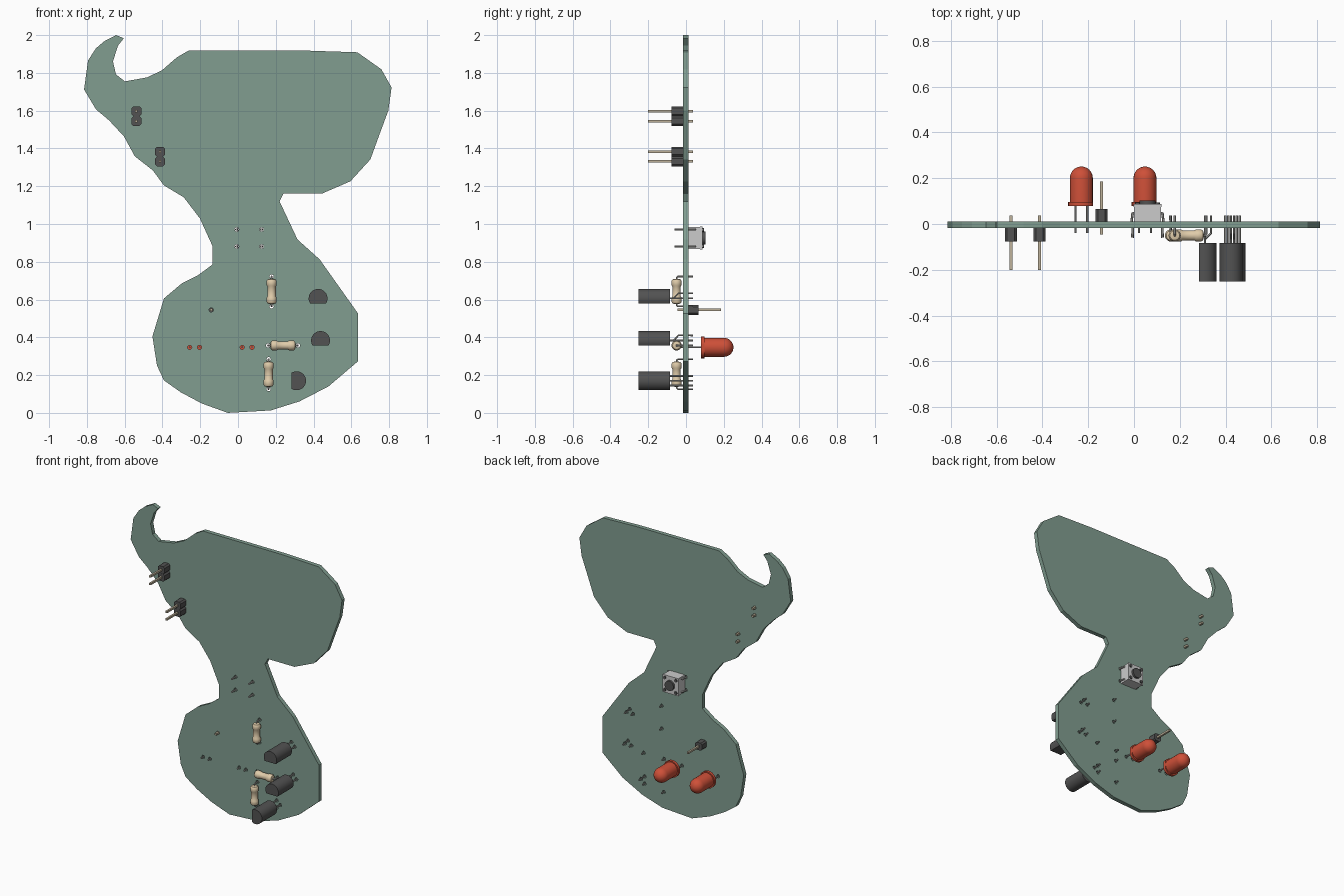
import bpy, bmesh
from math import sin, cos, pi, radians
from mathutils import Vector

if "Cube" in bpy.data.objects:
    bpy.data.objects.remove(bpy.data.objects["Cube"])


def mat(name, rgb):
    m = bpy.data.materials.new(name)
    m.diffuse_color = (*rgb, 1)
    m.use_nodes = True
    m.node_tree.nodes["Principled BSDF"].inputs["Base Color"].default_value = m.diffuse_color
    return m


GREEN = mat("board_green", (0.22, 0.34, 0.28))
RED = mat("led_red", (0.62, 0.08, 0.04))
BEIGE = mat("resistor_beige", (0.74, 0.60, 0.40))
GOLD = mat("pin_metal", (0.52, 0.45, 0.33))
DARK = mat("plastic_dark", (0.085, 0.085, 0.085))
LIGHT = mat("button_shell", (0.60, 0.60, 0.58))
STEEL = mat("lead_steel", (0.42, 0.42, 0.40))
Y0, Y1 = -0.017, 0.012          # front and back face of the board


def finish(name, me, m, smooth=False):
    me.materials.clear()
    me.materials.append(m)
    if smooth:
        me.polygons.foreach_set("use_smooth", [True] * len(me.polygons))
        me.set_sharp_from_angle(angle=radians(35))
    ob = bpy.data.objects.new(name, me)
    bpy.context.collection.objects.link(ob)
    return ob


def bm_finish(name, bm, m, smooth):
    bmesh.ops.recalc_face_normals(bm, faces=bm.faces)
    me = bpy.data.meshes.new(name)
    bm.to_mesh(me)
    bm.free()
    return finish(name, me, m, smooth)


def curve_finish(name, cu, m, smooth=False):
    tmp = bpy.data.objects.new("tmp", cu)
    bpy.context.collection.objects.link(tmp)
    bpy.context.view_layer.update()
    me = bpy.data.meshes.new_from_object(tmp.evaluated_get(bpy.context.evaluated_depsgraph_get()))
    bpy.data.objects.remove(tmp)
    return finish(name, me, m, smooth)


def prism(name, pts, y0, y1, m, smooth=False):
    """Extrude an x-z outline from y0 to y1."""
    bm = bmesh.new()
    f = bm.faces.new([bm.verts.new((x, y0, z)) for x, z in pts])
    r = bmesh.ops.extrude_face_region(bm, geom=[f])
    for v in r["geom"]:
        if isinstance(v, bmesh.types.BMVert):
            v.co.y = y1
    return bm_finish(name, bm, m, smooth)


def lathe(name, prof, loc, axis, m, n=20):
    """Revolve (radius, height) profile round an axis."""
    bm = bmesh.new()
    rings = [[bm.verts.new((r * cos(2 * pi * i / n), r * sin(2 * pi * i / n), h)) for i in range(n)]
             for r, h in prof]
    for a, b in zip(rings, rings[1:]):
        for i in range(n):
            bm.faces.new((a[i], a[(i + 1) % n], b[(i + 1) % n], b[i]))
    bm.faces.new(rings[0])
    bm.faces.new(rings[-1])
    q = Vector(axis).to_track_quat('Z', 'Y')
    for v in bm.verts:
        v.co = q @ v.co + Vector(loc)
    return bm_finish(name, bm, m, True)


def wire(name, paths, r, m):
    cu = bpy.data.curves.new(name, 'CURVE')
    cu.dimensions = '3D'
    cu.bevel_depth, cu.bevel_resolution, cu.use_fill_caps = r, 1, True
    for p in paths:
        s = cu.splines.new('POLY')
        s.points.add(len(p) - 1)
        for q, c in zip(s.points, p):
            q.co = (*c, 1)
    return curve_finish(name, cu, m, True)


def circle(cx, cz, r, n, a0=0.0, a1=2 * pi):
    return [(cx + r * cos(a0 + (a1 - a0) * i / n), cz + r * sin(a0 + (a1 - a0) * i / n)) for i in range(n)]


def rect(cx, cz, w, h):
    return [(cx - w, cz - h), (cx + w, cz - h), (cx + w, cz + h), (cx - w, cz + h)]


holes = []

# LEDs on the back
for k, (x, z) in enumerate([(-0.23, 0.347), (0.048, 0.347)]):
    dome = [(0.05 * cos(a * pi / 16), 0.201 + 0.05 * sin(a * pi / 16)) for a in range(8)]
    lathe(f"led_bulb_{k}", [(0.05, 0.09)] + dome + [(0.003, 0.251)], (x, 0, z), (0, 1, 0), RED, 24)
    prism(f"led_flange_{k}", [(min(a, x + 0.051), b) for a, b in circle(x, z, 0.058, 24)], 0.079, 0.097, RED, True)
    legs = [x - 0.026, x + 0.026]
    wire(f"led_leads_{k}", [[(a, -0.04, z), (a, 0.082, z)] for a in legs], 0.005, STEEL)
    holes += [(a, z) for a in legs]

# Pin headers: two on the front, one single pin on the back
def header(name, x, zs, y0, y1, p0, p1):
    for i, z in enumerate(zs):
        w, c = 0.0258, 0.016
        octo = [(x - w, z - c), (x - c, z - w), (x + c, z - w), (x + w, z - c),
                (x + w, z + c), (x + c, z + w), (x - c, z + w), (x - w, z + c)]
        prism(f"{name}_block_{i}", octo, y0, y1, DARK)
        prism(f"{name}_pin_{i}", rect(x, z, 0.0065, 0.0065), p0, p1, GOLD)
        holes.append((x, z))


header("upper_header", -0.538, (1.545, 1.597), -0.077, Y0, -0.2, 0.037)
header("lower_header", -0.413, (1.331, 1.383), -0.077, Y0, -0.2, 0.037)
header("back_header", -0.142, (0.545,), Y1, 0.065, -0.045, 0.185)

# Resistors on the front, leads bent through the board
for k, (x, z, ax) in enumerate([(0.178, 0.643, (0, 0, 1)), (0.238, 0.357, (1, 0, 0)), (0.162, 0.205, (0, 0, 1))]):
    half = [(0.0265, 0.033), (0.0268, 0.055), (0.021, 0.064), (0.009, 0.067)]
    prof = [(r, -h) for r, h in half[::-1]] + [(0.022, -0.026), (0.022, 0.026)] + half
    c, d, yc = Vector((x, 0, z)), Vector(ax), -0.05
    lathe(f"resistor_{k}", prof, (x, yc, z), ax, BEIGE)
    paths = []
    for s in (-1, 1):
        e = c + d * s * 0.079
        paths.append([c + d * s * 0.06 + Vector((0, yc, 0)), c + d * s * 0.073 + Vector((0, yc, 0)),
                      e + Vector((0, yc + 0.007, 0)), e + Vector((0, 0.037, 0))])
        holes.append((e.x, e.z))
    wire(f"resistor_leads_{k}", paths, 0.005, STEEL)

# Transistors: D-shaped cans on the front, middle lead kicked outward
for k, (x, z, t) in enumerate([(0.424, 0.606, pi / 2), (0.437, 0.383, pi / 2), (0.31, 0.17, 0)]):
    h = 2.13                      # half angle of the round side
    prism(f"transistor_{k}", circle(x, z, 0.05, 20, t - h, t + h) + [(x + 0.05 * cos(t + h), z + 0.05 * sin(t + h))],
          -0.251, -0.084, DARK, True)
    paths = []
    for s in (-1, 0, 1):
        px, pz = x - s * 0.025 * sin(t), z + s * 0.025 * cos(t)
        o = 0.027 if s == 0 else 0
        qx, qz = px + o * cos(t), pz + o * sin(t)
        paths.append([(px, -0.09, pz), (px, -0.066, pz), (qx, -0.04, qz), (qx, 0.037, qz)])
        holes.append((qx, qz))
    wire(f"transistor_leads_{k}", paths, 0.005, STEEL)

# Push button on the back
bx, bz = 0.059, 0.926
prism("button_base", rect(bx, bz, 0.059, 0.059), Y1, 0.075, LIGHT)
prism("button_cover", rect(bx, bz, 0.061, 0.061), 0.075, 0.088, LIGHT)
prism("button_cap", circle(bx, bz, 0.034, 24), 0.088, 0.103, DARK, True)
paths = []
for sx in (-1, 1):
    for sz in (-1, 1):
        prism("button_rivet", circle(bx + sx * 0.043, bz + sz * 0.043, 0.011, 12), 0.088, 0.094, DARK, True)
        x, z = bx + sx * 0.066, bz + sz * 0.045
        paths.append([(x - sx * 0.015, 0.05, z), (x, 0.046, z), (x + sx * 0.003, 0.012, z),
                      (x - sx * 0.002, -0.02, z), (x, -0.06, z)])
        holes.append((x, z))
wire("button_legs", paths, 0.006, STEEL)

# Board: outline with drilled holes, extruded
outline = [
    (-.646, 2.0), (-.604, 1.983), (-.635, 1.945), (-.662, 1.861), (-.646, 1.792), (-.599, 1.755), (-.482, 1.776),
    (-.403, 1.813), (-.324, 1.882), (-.26, 1.919), (.36, 1.918), (.632, 1.909), (.759, 1.819), (.813, 1.723),
    (.796, 1.601), (.749, 1.474), (.701, 1.342), (.595, 1.226), (.447, 1.162), (.241, 1.162), (.22, 1.12),
    (.315, .918), (.432, .813), (.635, .527), (.635, .273), (.479, .14), (.326, .061), (.173, .013),
    (-.054, 0), (-.192, .05), (-.303, .109), (-.392, .172), (-.429, .251), (-.453, .405), (-.424, .5),
    (-.392, .606), (-.297, .686), (-.213, .728), (-.134, .786), (-.134, .881), (-.202, 1.03), (-.287, 1.141),
    (-.392, 1.204), (-.451, 1.284), (-.546, 1.358), (-.604, 1.464), (-.683, 1.549), (-.752, 1.607),
    (-.815, 1.712), (-.794, 1.866), (-.752, 1.93), (-.709, 1.967)]
cu = bpy.data.curves.new("board", 'CURVE')
cu.dimensions, cu.fill_mode, cu.extrude = '2D', 'BOTH', (Y1 - Y0) / 2
for loop in [outline] + [circle(x, z, 0.0115, 10) for x, z in holes]:
    s = cu.splines.new('POLY')
    s.points.add(len(loop) - 1)
    for q, (x, z) in zip(s.points, loop):
        q.co = (x, z, 0, 1)
    s.use_cyclic_u = True
    s.use_smooth = False
board = curve_finish("circuit_board", cu, GREEN)
board.rotation_euler.x = pi / 2
board.location.y = (Y0 + Y1) / 2
